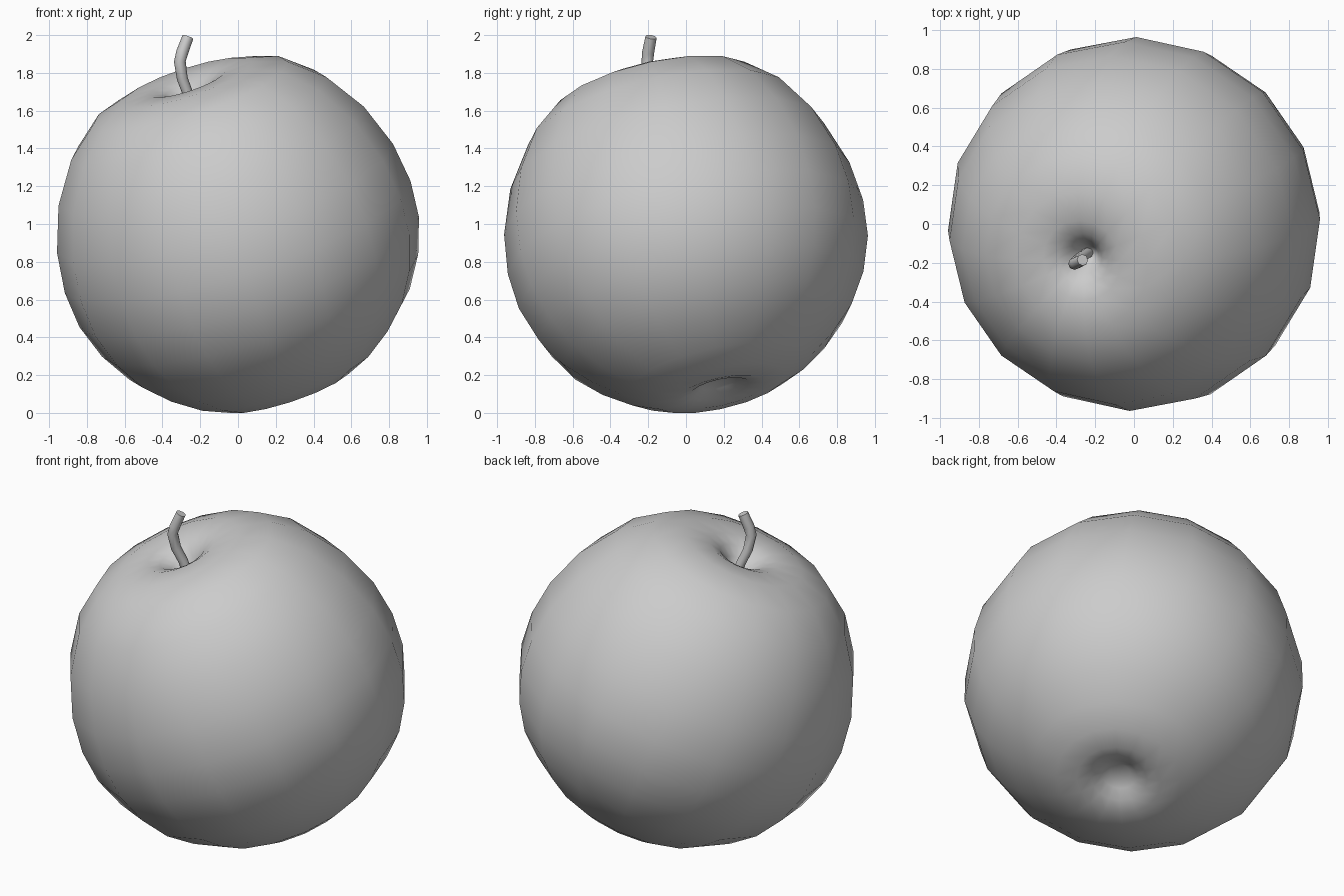
import bpy, bmesh, math
from mathutils import Vector

if "Cube" in bpy.data.objects:
    bpy.data.objects.remove(bpy.data.objects["Cube"])

SIDES = 16
AXIS = Vector((-0.305, -0.21, 0.93)).normalized()   # the fruit leans on its side
TILT = Vector((0, 0, 1)).rotation_difference(AXIS)


def make_object(name, bm, angle):
    bmesh.ops.recalc_face_normals(bm, faces=bm.faces[:])
    mesh = bpy.data.meshes.new(name)
    bm.to_mesh(mesh)
    bm.free()
    obj = bpy.data.objects.new(name, mesh)
    bpy.context.collection.objects.link(obj)
    bpy.ops.object.select_all(action='DESELECT')
    obj.select_set(True)
    bpy.context.view_layer.objects.active = obj
    bpy.ops.object.shade_smooth_by_angle(angle=math.radians(angle))
    return obj


def skin(bm, rings):
    for a, b in zip(rings, rings[1:]):
        n = len(a)
        for i in range(n):
            bm.faces.new((a[i], a[(i + 1) % n], b[(i + 1) % n], b[i]))
    bm.faces.new(rings[0])
    bm.faces.new(rings[-1])


# Fruit: revolved profile (radius, height along the core) with dimples at both ends
profile = [(0.02, 0.71), (0.05, 0.745), (0.085, 0.80), (0.135, 0.848), (0.21, 0.877),
           (0.36, 0.88), (0.54, 0.82), (0.71, 0.675), (0.85, 0.46), (0.935, 0.22),
           (0.962, 0.0), (0.945, -0.20), (0.88, -0.39), (0.78, -0.555), (0.65, -0.685),
           (0.50, -0.795), (0.36, -0.862), (0.24, -0.882), (0.16, -0.865),
           (0.10, -0.83), (0.06, -0.81)]
bm = bmesh.new()
rings = []
for r, h in profile:
    ring = []
    for i in range(SIDES):
        t = math.tau * i / SIDES + math.radians(1)
        ring.append(bm.verts.new(TILT @ Vector((r * math.cos(t), r * math.sin(t), h))))
    rings.append(ring)
skin(bm, rings)
lift = -min(v.co.z for v in bm.verts)
mid = [(min(v.co[k] for v in bm.verts) + max(v.co[k] for v in bm.verts)) / 2 for k in (0, 1)]
bmesh.ops.translate(bm, verts=bm.verts[:], vec=(-mid[0], -mid[1], lift))
make_object("apple_fruit", bm, 80)

# Stem: bent tube rising from the upper dimple
path = [Vector(p) for p in ((-0.235, -0.145, 1.58), (-0.265, -0.165, 1.69),
                            (-0.295, -0.19, 1.77), (-0.308, -0.205, 1.86),
                            (-0.295, -0.20, 1.91), (-0.265, -0.185, 1.99))]
radii = [0.028, 0.028, 0.029, 0.031, 0.032, 0.030]
bm = bmesh.new()
rings = []
for k, (p, r) in enumerate(zip(path, radii)):
    d = path[min(k + 1, len(path) - 1)] - path[max(k - 1, 0)]
    q = Vector((0, 0, 1)).rotation_difference(d.normalized())
    rings.append([bm.verts.new(p + q @ Vector((r * math.cos(math.tau * i / 8),
                                               r * math.sin(math.tau * i / 8), 0)))
                  for i in range(8)])
skin(bm, rings)
make_object("apple_stem", bm, 50)
